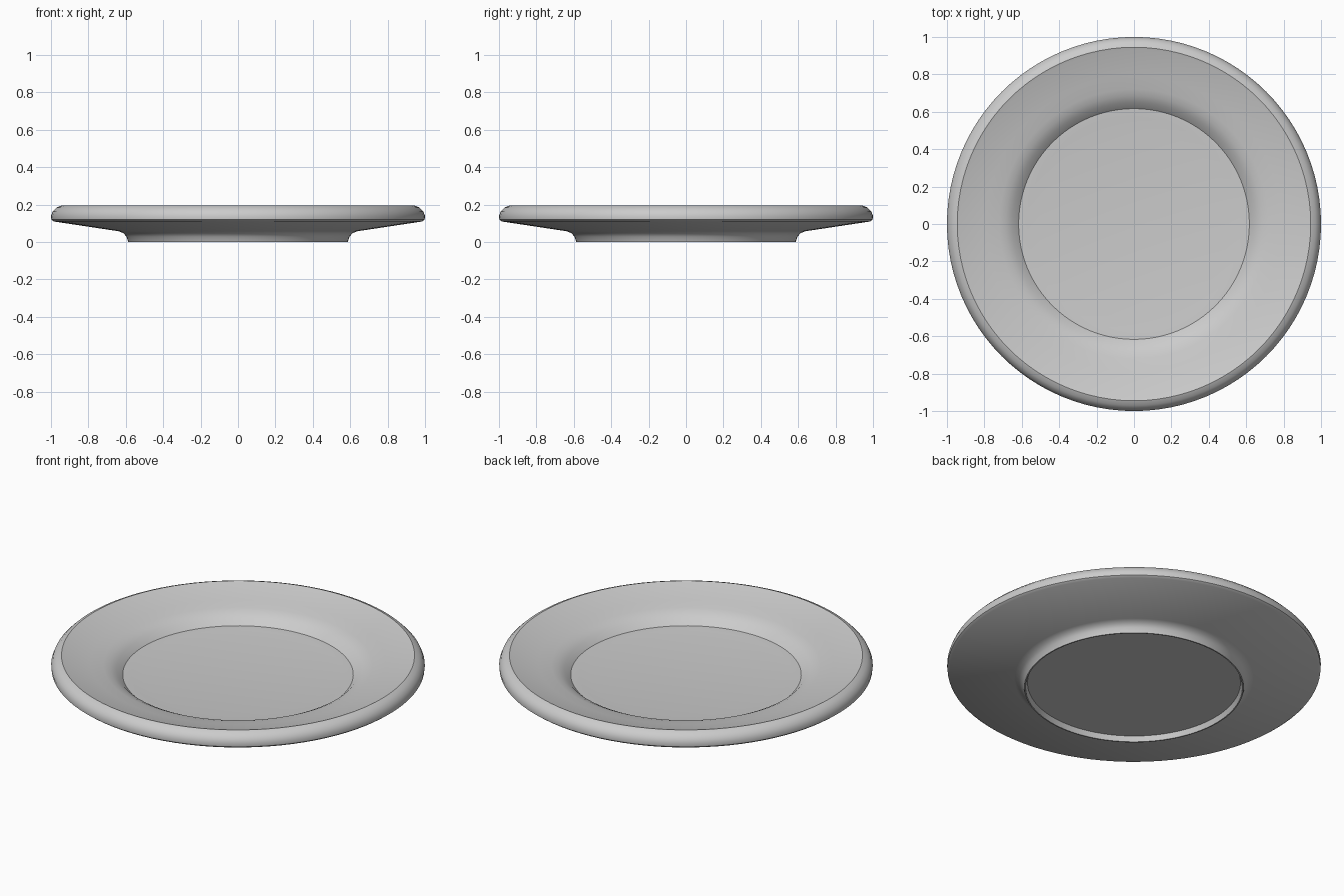
import bpy, bmesh, math

if "Cube" in bpy.data.objects:
    bpy.data.objects.remove(bpy.data.objects["Cube"])

# Plate cross-section as (radius, height), from underside centre round to top centre
PROFILE = [
    (0.57, 0.03), (0.58, 0.0), (0.587, 0.0),                    # recess and foot
    (0.596, 0.028), (0.613, 0.048), (0.64, 0.058),              # foot flare
    (0.985, 0.11), (0.998, 0.12), (1.0, 0.14), (0.99, 0.165),   # underside and rim
    (0.97, 0.185), (0.945, 0.195), (0.93, 0.19),                # rim lip
    (0.79, 0.155), (0.72, 0.142), (0.685, 0.131),               # sloping border
    (0.65, 0.113), (0.617, 0.082), (0.57, 0.08), (0.51, 0.073), # well
]
SIDES = 96


def lathe(name, profile, sides):
    bm = bmesh.new()
    rings = []
    for r, z in profile:
        rings.append([bm.verts.new((r * math.cos(2 * math.pi * i / sides),
                                    r * math.sin(2 * math.pi * i / sides), z))
                      for i in range(sides)])
    for a, b in zip(rings, rings[1:]):
        for i in range(sides):
            j = (i + 1) % sides
            bm.faces.new((a[i], a[j], b[j], b[i]))
    bm.faces.new(rings[0][::-1])
    bm.faces.new(rings[-1])
    bmesh.ops.recalc_face_normals(bm, faces=bm.faces)
    mesh = bpy.data.meshes.new(name)
    bm.to_mesh(mesh)
    bm.free()
    obj = bpy.data.objects.new(name, mesh)
    bpy.context.collection.objects.link(obj)
    return obj


plate = lathe("plate", PROFILE, SIDES)
bpy.context.view_layer.objects.active = plate
plate.select_set(True)
bpy.ops.object.shade_smooth_by_angle(angle=math.radians(35))
